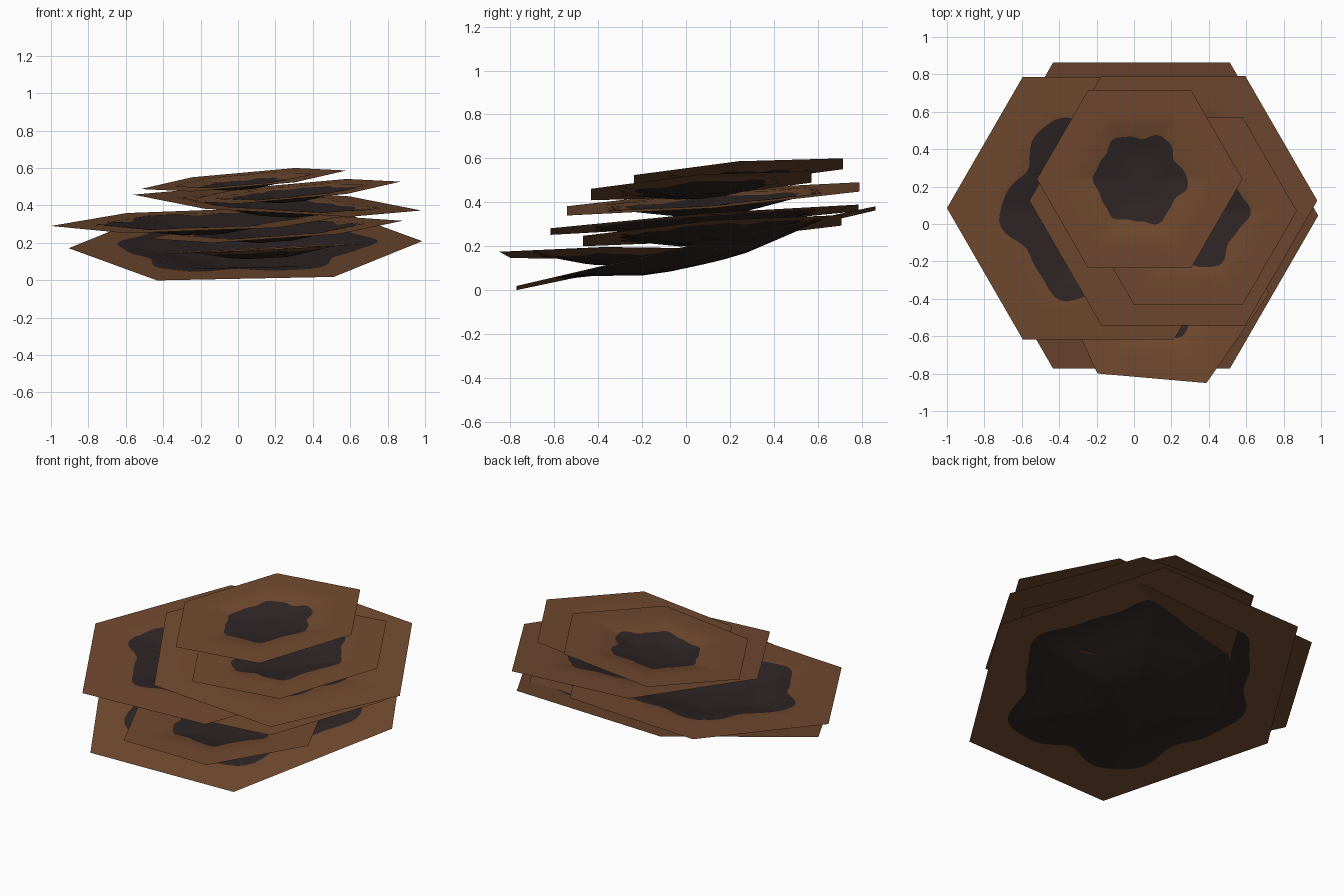
import bpy, bmesh, math

if "Cube" in bpy.data.objects:
    bpy.data.objects.remove(bpy.data.objects["Cube"])

def material(name, rgb):
    m = bpy.data.materials.new(name)
    m.diffuse_color = (*rgb, 1)
    m.use_nodes = True
    m.node_tree.nodes["Principled BSDF"].inputs["Base Color"].default_value = m.diffuse_color
    return m

BROWN = material("brown rim", (0.165, 0.068, 0.029))
DARK = material("dark centre", (0.029, 0.019, 0.019))
SEG = 96

def hex_radius(a):
    # distance from centre to edge of a unit hexagon with corners on +x / -x
    return math.cos(math.pi / 6) / math.cos((a % (math.pi / 3)) - math.pi / 6)

def sag(f):
    # flat floor, sloping wall, flat rim
    if f < 0.23:
        return 1.0
    return max(0.0, (0.67 - f) / 0.44)

def plate(name, centre, radius, tilt, blotch, turn=0.0, phase=0.0):
    """Thin dished hexagonal sheet with a ragged dark patch in the middle."""
    cx, cy, cz = centre
    bm = bmesh.new()

    def vert(x, y, f):
        c, s = math.cos(turn), math.sin(turn)
        px, py = x * c - y * s, x * s + y * c
        z = cz + tilt[0] * px + tilt[1] * py - 0.083 * radius * sag(f)
        return bm.verts.new((cx + px, cy + py, z))

    steps_in, steps_out = 5, 5
    rings = []
    for k in range(1, steps_in + steps_out + 1):
        ring = []
        for i in range(SEG):
            a = 2 * math.pi * i / SEG
            edge = radius * hex_radius(a)
            patch = radius * blotch * (1 + 0.07 * math.cos(6 * a + 0.4 * math.sin(phase))
                                       + 0.03 * math.sin(5 * a + phase)
                                       + 0.02 * math.sin(13 * a + 2 * phase))
            if k <= steps_in:
                r = patch * k / steps_in
            else:
                r = patch + (edge - patch) * (k - steps_in) / steps_out
            ring.append(vert(r * math.cos(a), r * math.sin(a), r / edge))
        rings.append(ring)
    mid = vert(0, 0, 0)
    for i in range(SEG):
        j = (i + 1) % SEG
        bm.faces.new((mid, rings[0][i], rings[0][j])).material_index = 1
        for k in range(len(rings) - 1):
            f = bm.faces.new((rings[k][i], rings[k + 1][i], rings[k + 1][j], rings[k][j]))
            f.material_index = 1 if k < steps_in - 1 else 0
    for f in bm.faces:
        f.smooth = True
    me = bpy.data.meshes.new(name)
    bm.to_mesh(me)
    bm.free()
    me.materials.append(BROWN)
    me.materials.append(DARK)
    ob = bpy.data.objects.new(name, me)
    bpy.context.collection.objects.link(ob)

# stack from bottom to top
plate("base_plate", (0.04, 0.045, 0.19), 0.945, (0.02, 0.222), 0.68, 0, 0.5)
plate("front_plate", (0.14, -0.32, 0.167), 0.585, (0.05, 0.01), 0.47, math.radians(-5), 1.7)
plate("lower_middle_plate", (0.20, 0.12, 0.27), 0.68, (0.07, 0.08), 0.6, 0, 2.9)
plate("left_plate", (-0.19, 0.085, 0.32), 0.81, (0.037, 0.077), 0.60, 0, 4.1)
plate("upper_middle_plate", (0.21, 0.125, 0.415), 0.77, (-0.055, 0.082), 0.52, 0, 5.3)
plate("right_plate", (0.29, 0.07, 0.475), 0.58, (0.09, 0.08), 0.52, 0, 0.9)
plate("top_plate", (0.03, 0.24, 0.537), 0.55, (0.09, 0.08), 0.43, 0, 2.2)
